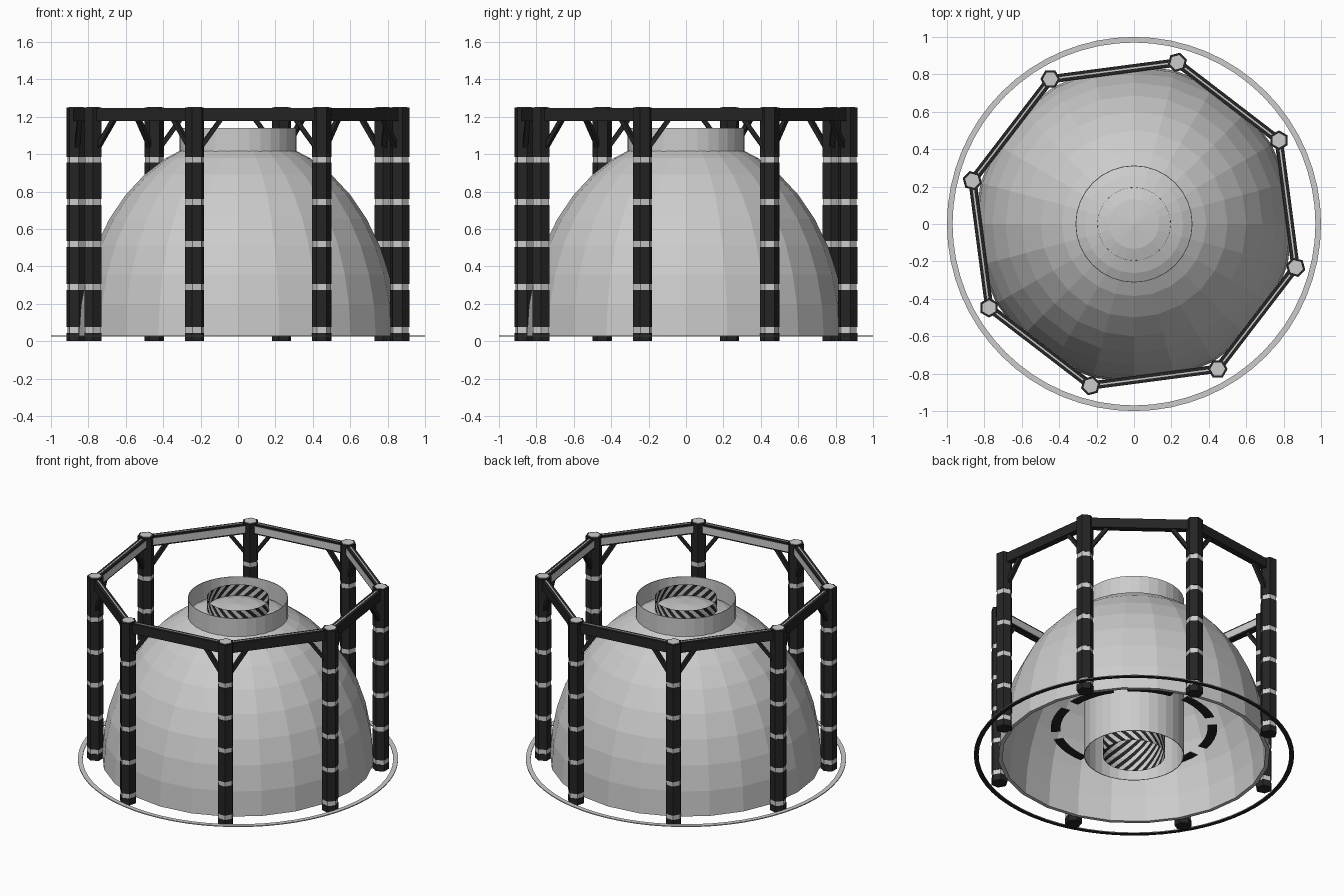
import bpy, bmesh, math
from mathutils import Matrix, Vector

cube = bpy.data.objects.get("Cube")
if cube:
    bpy.data.objects.remove(cube, do_unlink=True)


def make_material(name, value):
    mat = bpy.data.materials.new(name)
    mat.use_nodes = True
    colour = (value, value, value, 1)
    mat.diffuse_color = colour
    mat.node_tree.nodes["Principled BSDF"].inputs["Base Color"].default_value = colour
    return mat


LIGHT, DARK = 0, 1
MATERIALS = [make_material("light grey", 0.6), make_material("near black", 0.018)]


def finish(bm, name, rule, recalc=True):
    """Turn a bmesh into an object; rule(face) gives the material of each face."""
    if recalc:
        bmesh.ops.recalc_face_normals(bm, faces=bm.faces)
    bm.normal_update()
    for i, face in enumerate(bm.faces):
        face.material_index = rule(face)
    mesh = bpy.data.meshes.new(name)
    bm.to_mesh(mesh)
    bm.free()
    for mat in MATERIALS:
        mesh.materials.append(mat)
    obj = bpy.data.objects.new(name, mesh)
    bpy.context.collection.objects.link(obj)
    return obj


def lathe(name, profile, segs, rule, closed=True, twist=0, start=0, sweep=math.tau):
    """Spin (radius, z) points about z, optionally twisted or over a part turn."""
    bm = bmesh.new()
    full = sweep > 6.28
    count = segs if full else segs + 1
    rows = [[bm.verts.new((r * math.cos(a), r * math.sin(a), z))
             for a in (start + twist * k + sweep * i / segs for i in range(count))]
            for k, (r, z) in enumerate(profile)]
    pairs = list(zip(rows, rows[1:]))
    if closed:
        pairs.append((rows[-1], rows[0]))
    for low, high in pairs:
        for i in range(segs):
            j = (i + 1) % count
            bm.faces.new((low[i], low[j], high[j], high[i]))
    if not full:
        bm.faces.new([row[0] for row in rows])
        bm.faces.new([row[-1] for row in rows])
    bmesh.ops.remove_doubles(bm, verts=bm.verts, dist=0.00001)
    return finish(bm, name, rule, closed)


def box(name, a, b, width, depth, rule=lambda f: DARK):
    """Bar from a to b: width runs sideways, depth runs upward."""
    a, b = Vector(a), Vector(b)
    along = (b - a).normalized()
    side = along.cross(Vector((0, 0, 1))).normalized()
    up = side.cross(along)
    frame = Matrix((along * (b - a).length, side * width, up * depth)).transposed()
    bm = bmesh.new()
    bmesh.ops.create_cube(bm, size=1,
                          matrix=Matrix.Translation((a + b) / 2) @ frame.to_4x4())
    return finish(bm, name, rule)


def prism(name, centre, radius, z0, z1, turn, rule):
    """Upright six-sided column piece."""
    bm = bmesh.new()
    place = (Matrix.Translation((centre.x, centre.y, (z0 + z1) / 2))
             @ Matrix.Rotation(turn, 4, 'Z'))
    bmesh.ops.create_cone(bm, cap_ends=True, segments=6, radius1=radius,
                          radius2=radius, depth=z1 - z0, matrix=place)
    return finish(bm, name, rule)


def all_light(face):
    return LIGHT


def dark_below(face):
    return DARK if face.normal.z < -0.5 else LIGHT


# Dome shell, open underneath
BASE = 0.025
STEPS = 10


def dome_arc(radius, height):
    return [(radius * math.cos(t), BASE + height * math.sin(t))
            for t in (math.pi / 2 * i / STEPS for i in range(STEPS + 1))]


lathe("dome", dome_arc(0.85, 1.07) + dome_arc(0.825, 1.045)[::-1], 24, all_light)

# Central collar running right through the dome
lathe("collar", [(0.313, BASE), (0.313, 1.14), (0.309, 1.14), (0.309, BASE)],
      32, all_light)

# Inner tube with slanted stripes
TUBE_ROWS = 28
tube_points = [(0.195, BASE + 1.115 * k / TUBE_ROWS) for k in range(TUBE_ROWS + 1)]
lathe("inner_tube", tube_points, 40, lambda f: f.index % 2, closed=False, twist=-0.2)
for n, f in enumerate(bpy.data.objects["inner_tube"].data.polygons):
    f.material_index = n % 2

# Flat ring on the ground, dark beneath
lathe("ground_ring", [(0.97, 0.024), (1.0, 0.024), (1.0, 0.03), (0.97, 0.03)],
      64, dark_below)

# Broken ring hidden inside the dome
for k in range(8):
    lathe("inner_arc", [(0.46, 0.22), (0.52, 0.22), (0.52, 0.225), (0.46, 0.225)],
          5, dark_below, start=math.tau * k / 8, sweep=0.6)

# Posts, beams and braces stand on an octagon
POST_COUNT, RING_RADIUS, TOP = 8, 0.895, 1.25
BAND_HEIGHTS = [0.06, 0.29, 0.52, 0.745, 0.97]
BAND = 0.016


def corner(k, z=0):
    a = math.radians(75 + 45 * k)
    return Vector((RING_RADIUS * math.cos(a), RING_RADIUS * math.sin(a), z))


for k in range(POST_COUNT):
    here, following = corner(k), corner(k + 1)
    outward = here.normalized()
    turn = math.radians(75 + 45 * k + 30)

    # Post: light core showing as bands between dark casing pieces
    def casing_rule(face):
        return LIGHT if face.normal.dot(outward) < -0.9 else DARK

    prism("post_core", here, 0.05, 0.01, TOP - 0.01, turn, all_light)
    starts = [0] + [h + BAND for h in BAND_HEIGHTS]
    ends = [h - BAND for h in BAND_HEIGHTS] + [TOP]
    for z0, z1 in zip(starts, ends):
        prism("post_casing", here, 0.053, z0, z1, turn, casing_rule)
    prism("post_cap", here, 0.04, TOP, TOP + 0.003, turn, all_light)

    # Beam with a light inner face and a light seam along the top
    along = (following - here).normalized()
    inward = -(here + following).normalized()
    lift = Vector((0, 0, 1.21))
    a, b = here + along * 0.04 + lift, following - along * 0.04 + lift
    box("beam", a, b, 0.042, 0.066)
    box("beam_inner_plate", a + inward * 0.022, b + inward * 0.022, 0.003, 0.046, all_light)
    seam = Vector((0, 0, 0.034))
    box("beam_top_seam", a + seam, b + seam, 0.008, 0.003, all_light)

    # Diagonal braces at both ends of the beam
    for post, direction in ((here, along), (following, -along)):
        foot = post + direction * 0.035 + Vector((0, 0, 1.04))
        head = post + direction * 0.14 + Vector((0, 0, 1.185))
        box("brace", foot, head, 0.026, 0.024)
